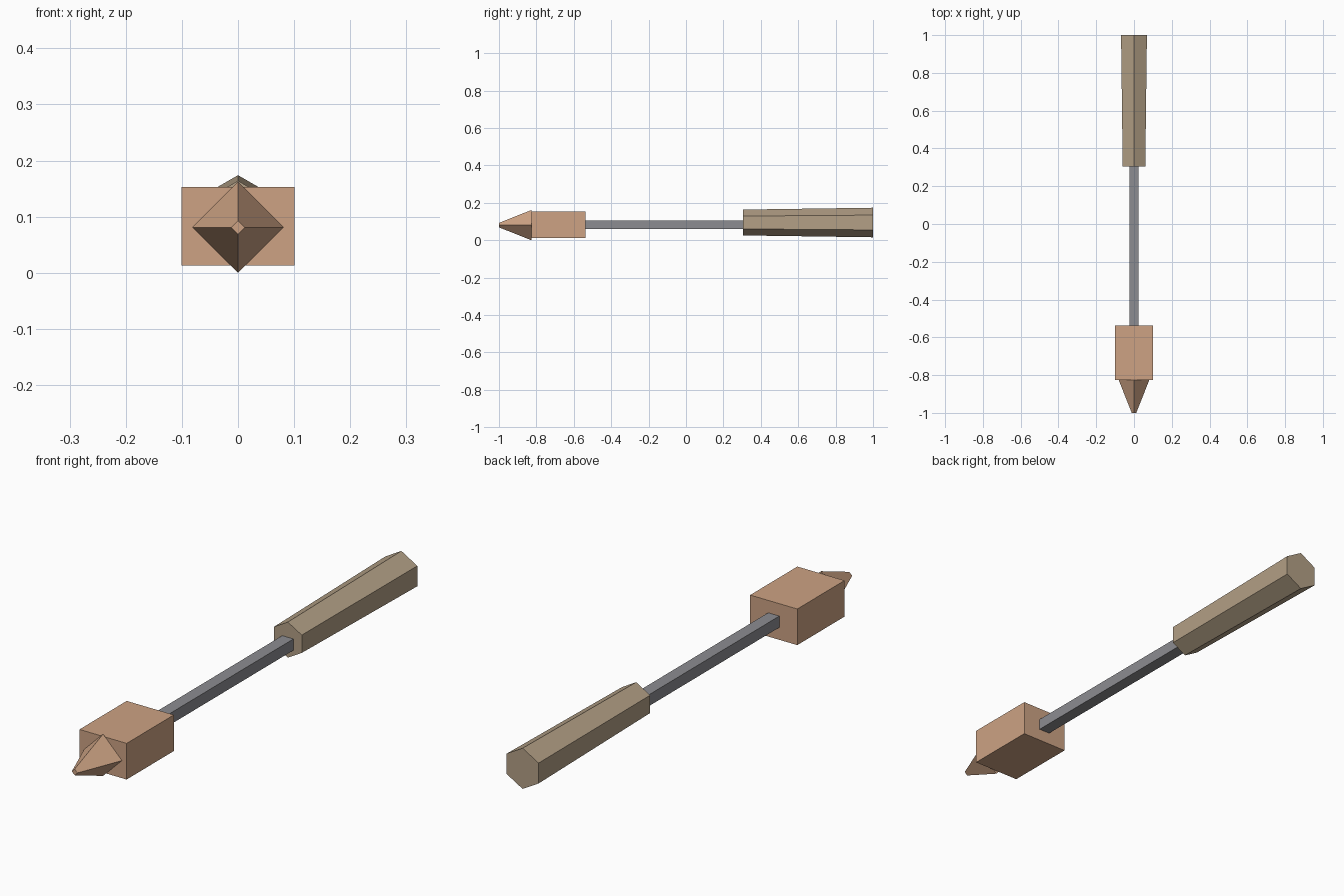
import bpy
import bmesh
from math import sin, cos, pi
from mathutils import Vector

default = bpy.data.objects.get("Cube")
if default:
    bpy.data.objects.remove(default, do_unlink=True)


def make_material(name, rgb):
    mat = bpy.data.materials.new(name)
    mat.use_nodes = True
    mat.diffuse_color = (*rgb, 1)
    mat.node_tree.nodes["Principled BSDF"].inputs["Base Color"].default_value = (*rgb, 1)
    return mat


def polygon(sides, radius):
    """Regular outline in x and z with a corner pointing up."""
    return [(radius * sin(2 * pi * i / sides), radius * cos(2 * pi * i / sides))
            for i in range(sides)]


def rectangle(half_x, half_z):
    return [(-half_x, -half_z), (half_x, -half_z), (half_x, half_z), (-half_x, half_z)]


def loft(name, front, back, y_front, y_back, z, mat):
    """Closed flat-sided solid between two outlines along y."""
    bm = bmesh.new()
    rings = [[bm.verts.new(Vector((px, y, z + pz))) for px, pz in outline]
             for outline, y in ((front, y_front), (back, y_back))]
    count = len(front)
    for ring in rings:
        bm.faces.new(ring)
    for i in range(count):
        j = (i + 1) % count
        bm.faces.new((rings[0][i], rings[0][j], rings[1][j], rings[1][i]))
    bmesh.ops.recalc_face_normals(bm, faces=bm.faces)
    mesh = bpy.data.meshes.new(name)
    bm.to_mesh(mesh)
    bm.free()
    mesh.materials.append(mat)
    obj = bpy.data.objects.new(name, mesh)
    bpy.context.collection.objects.link(obj)
    return obj


copper = make_material("copper", (0.61, 0.365, 0.23))
tan = make_material("tan grip", (0.45, 0.35, 0.238))
steel = make_material("grey steel", (0.265, 0.265, 0.285))

# Four-sided blunt spike at the front
loft("tip_spike", polygon(4, 0.012), polygon(4, 0.081), -1, -0.826, 0.081, copper)

# Rectangular head block
block = rectangle(0.101, 0.07)
loft("head_block", block, block, -0.826, -0.537, 0.083, copper)

# Square shaft, seated slightly into the head and handle
rod = rectangle(0.024, 0.022)
loft("shaft", rod, rod, -0.545, 0.315, 0.083, steel)

# Six-sided handle, widening toward the back
loft("handle", polygon(6, 0.069), polygon(6, 0.079), 0.305, 1, 0.095, tan)
